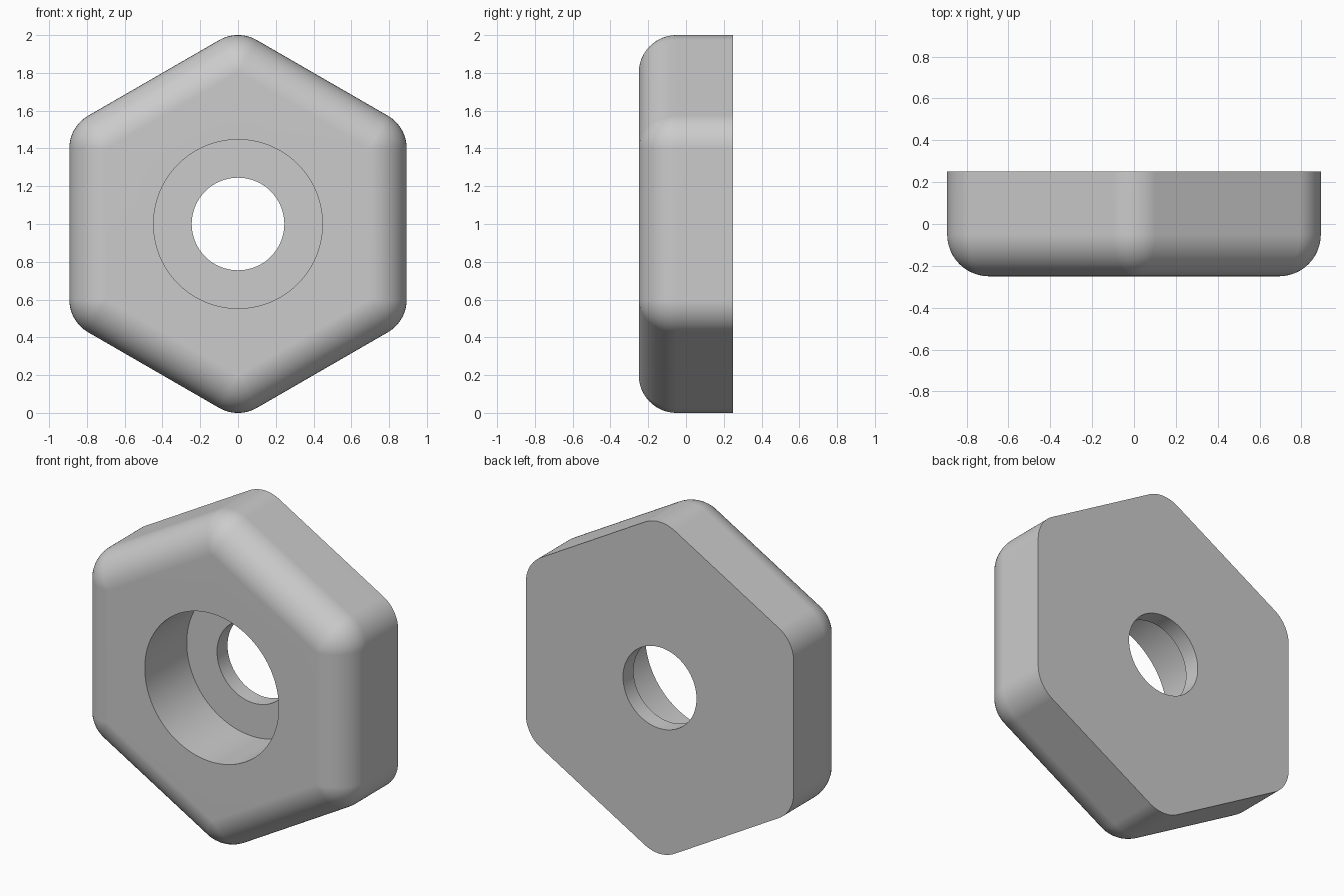
import bpy, bmesh
from math import sin, cos, pi

if "Cube" in bpy.data.objects:
    bpy.data.objects.remove(bpy.data.objects["Cube"], do_unlink=True)

FILLET = 0.2
CORNER = 0.693 / cos(pi / 6)       # corner radius of the flat front hexagon
PER_CORNER = 17                    # points on each rounded corner
COUNT = 6 * PER_CORNER
FRONT, BACK, SHELF = -0.25, 0.25, 0.15


def hexagon(radius, y):
    """Hexagon loop whose corners are rounded by the given radius."""
    points = []
    for i in range(6):
        mid = pi / 2 + i * pi / 3
        for j in range(PER_CORNER):
            a = mid + (j / (PER_CORNER - 1) - 0.5) * pi / 3
            points.append((CORNER * cos(mid) + radius * cos(a), y,
                           1 + CORNER * sin(mid) + radius * sin(a)))
    return points


def circle(radius, y):
    """Circle loop lined up with the hexagon loops."""
    start = pi / 3 + pi / COUNT
    return [(radius * cos(start + 2 * pi * k / COUNT), y,
             1 + radius * sin(start + 2 * pi * k / COUNT)) for k in range(COUNT)]


# Closed run of loops: outer wall, front fillet, counterbore, through hole
loops = [hexagon(FILLET, BACK)]
for s in range(13):
    t = s / 12 * pi / 2
    loops.append(hexagon(FILLET * cos(t), FRONT + FILLET * (1 - sin(t))))
loops += [circle(0.447, FRONT), circle(0.447, SHELF),
          circle(0.245, SHELF), circle(0.245, BACK)]

bm = bmesh.new()
rings = [[bm.verts.new(p) for p in loop] for loop in loops]
for n, ring in enumerate(rings):
    following = rings[(n + 1) % len(rings)]
    for k in range(COUNT):
        m = (k + 1) % COUNT
        bm.faces.new((ring[k], ring[m], following[m], following[k]))
bmesh.ops.remove_doubles(bm, verts=bm.verts[:], dist=0.0001)
bmesh.ops.recalc_face_normals(bm, faces=bm.faces[:])

mesh = bpy.data.meshes.new("hex_nut_body")
bm.to_mesh(mesh)
bm.free()
body = bpy.data.objects.new("hex_nut_body", mesh)
bpy.context.collection.objects.link(body)

# Plain grey finish
grey = bpy.data.materials.new("light_grey")
grey.use_nodes = True
colour = (0.6, 0.6, 0.6, 1)
grey.diffuse_color = colour
grey.node_tree.nodes["Principled BSDF"].inputs["Base Color"].default_value = colour
mesh.materials.append(grey)

# Smooth fillets with crisp rims and flat faces
bpy.context.view_layer.objects.active = body
body.select_set(True)
bpy.ops.object.shade_smooth_by_angle(angle=pi / 6)
weighted = body.modifiers.new("flat_face_normals", 'WEIGHTED_NORMAL')
weighted.keep_sharp = True
